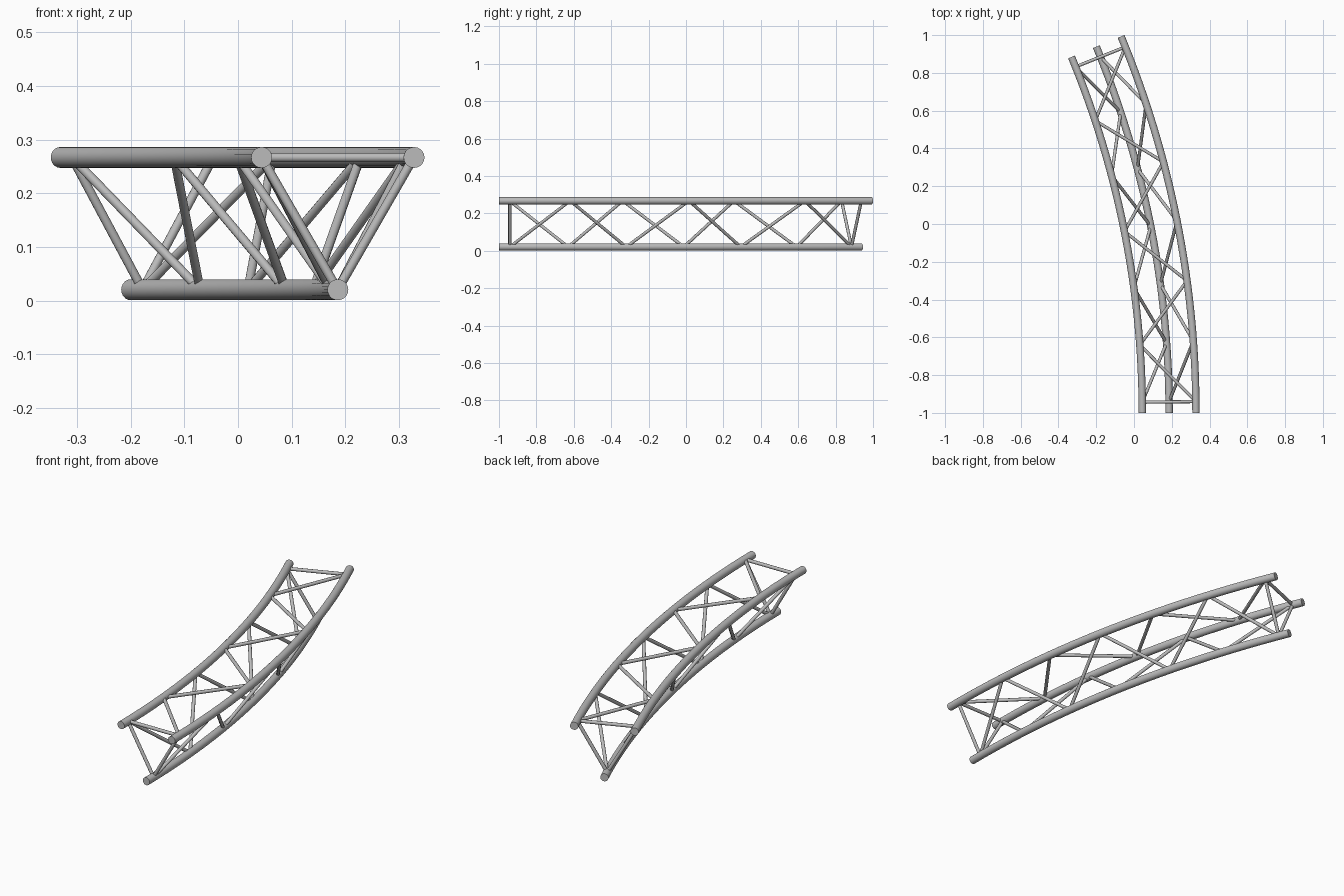
import bpy
import bmesh
import math
from mathutils import Vector, Matrix

if "Cube" in bpy.data.objects:
    bpy.data.objects.remove(bpy.data.objects["Cube"])

# Bend of the truss: every chord turns about one vertical axis
PIVOT = Vector((-4.88, -1.0, 0.0))
SWEEP = math.radians(22.5)
TUBE_R, BRACE_R = 0.0195, 0.0085
CHORDS = {  # bend radius, height
    "outer": (5.208, 0.267),
    "inner": (4.924, 0.267),
    "lower": (5.066, 0.0205),
}
BAYS = 6
END_MARGIN = 0.0115

metal = bpy.data.materials.new("grey metal")
metal.use_nodes = True
GREY = (0.5, 0.5, 0.5, 1.0)
metal.diffuse_color = GREY
metal.node_tree.nodes["Principled BSDF"].inputs["Base Color"].default_value = GREY


def finish(bm, name):
    """Turn the bmesh into a smooth-sided object with crisp ends."""
    bmesh.ops.recalc_face_normals(bm, faces=bm.faces)
    mesh = bpy.data.meshes.new(name)
    bm.to_mesh(mesh)
    bm.free()
    mesh.materials.append(metal)
    obj = bpy.data.objects.new(name, mesh)
    bpy.context.collection.objects.link(obj)
    bpy.ops.object.select_all(action='DESELECT')
    obj.select_set(True)
    bpy.context.view_layer.objects.active = obj
    bpy.ops.object.shade_smooth_by_angle(angle=math.radians(35))


def node(chord, k):
    """Joint k on a chord's centre line."""
    radius, z = CHORDS[chord]
    a = END_MARGIN + (SWEEP - 2 * END_MARGIN) * k / BAYS
    return PIVOT + Vector((radius * math.cos(a), radius * math.sin(a), z))


def chord_tube(chord):
    """Spin a circle around the pivot and close both ends."""
    radius, z = CHORDS[chord]
    bm = bmesh.new()
    place = Matrix.Translation(PIVOT + Vector((radius, 0, z))) @ Matrix.Rotation(math.pi / 2, 4, 'X')
    bmesh.ops.create_circle(bm, segments=20, radius=TUBE_R, matrix=place)
    bmesh.ops.spin(bm, geom=bm.verts[:] + bm.edges[:], cent=PIVOT,
                   axis=(0, 0, 1), angle=SWEEP, steps=24)
    bmesh.ops.holes_fill(bm, edges=[e for e in bm.edges if e.is_boundary])
    finish(bm, chord + "_chord")


def brace(bm, start, end):
    """Add a thin rod between two joints."""
    d = end - start
    place = Matrix.Translation((start + end) / 2) @ d.to_track_quat('Z', 'Y').to_matrix().to_4x4()
    bmesh.ops.create_cone(bm, cap_ends=True, segments=12, radius1=BRACE_R,
                          radius2=BRACE_R, depth=d.length, matrix=place)


# Three main chords
for chord in CHORDS:
    chord_tube(chord)

# Zigzag lacing on each side: the first chord takes even joints, the second odd
for even, odd, name in (("outer", "inner", "top_lacing"),
                        ("inner", "lower", "inner_lacing"),
                        ("lower", "outer", "outer_lacing")):
    bm = bmesh.new()
    pair = (even, odd)
    for k in range(BAYS):
        brace(bm, node(pair[k % 2], k), node(pair[(k + 1) % 2], k + 1))
    finish(bm, name)

# Triangular frames closing both ends
for k, name in ((0, "front_end_frame"), (BAYS, "back_end_frame")):
    bm = bmesh.new()
    for a, b in (("outer", "inner"), ("inner", "lower"), ("lower", "outer")):
        brace(bm, node(a, k), node(b, k))
    finish(bm, name)
